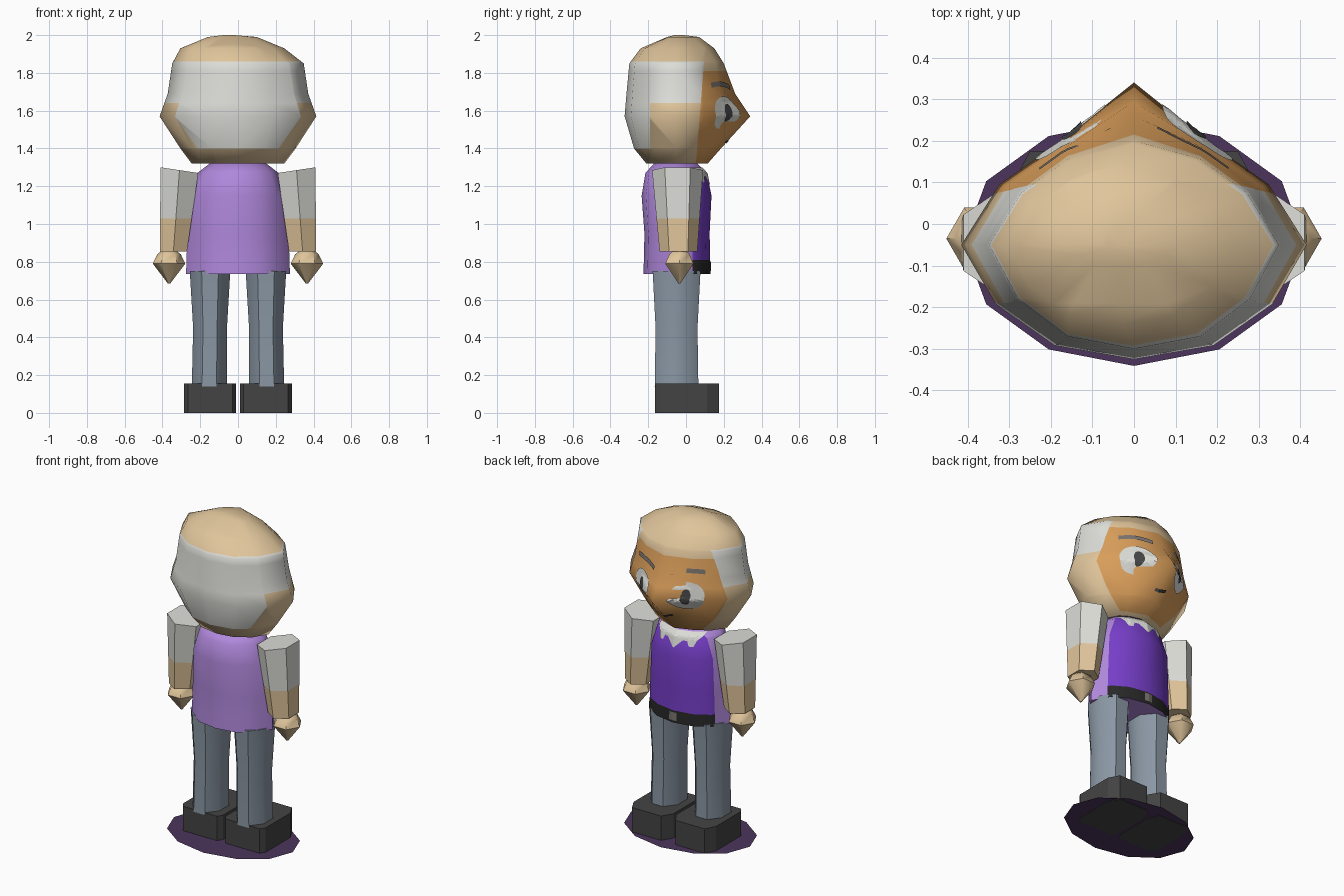
import bpy, bmesh, math
from mathutils import Vector
from mathutils.bvhtree import BVHTree

if "Cube" in bpy.data.objects:
    bpy.data.objects.remove(bpy.data.objects["Cube"])


def linear(c):
    c /= 255
    return c / 12.92 if c <= 0.04045 else ((c + 0.055) / 1.055) ** 2.4


MATS = {}
for name, rgb in {
    "skin": (224, 197, 155), "face_tan": (218, 158, 90), "white": (221, 221, 216),
    "lilac": (176, 136, 220), "violet": (118, 62, 200), "slate": (138, 151, 164),
    "shoe_grey": (68, 68, 68), "black": (40, 40, 40), "plum": (76, 52, 92),
    "brow_grey": (122, 116, 110),
}.items():
    m = bpy.data.materials.new(name)
    m.diffuse_color = (*[linear(c) for c in rgb], 1)
    m.use_nodes = True
    m.node_tree.nodes["Principled BSDF"].inputs["Base Color"].default_value = m.diffuse_color
    MATS[name] = m


def finish(name, bm, mats, rule=None, smooth=None):
    """Turn a bmesh into an object, colouring faces by rule(centre, normal)."""
    bm.normal_update()
    if rule:
        for f in bm.faces:
            f.material_index = mats.index(rule(f.calc_center_median(), f.normal))
    me = bpy.data.meshes.new(name)
    bm.to_mesh(me)
    bm.free()
    for m in mats:
        me.materials.append(MATS[m])
    ob = bpy.data.objects.new(name, me)
    bpy.context.collection.objects.link(ob)
    if smooth:
        bpy.ops.object.select_all(action='DESELECT')
        ob.select_set(True)
        bpy.context.view_layer.objects.active = ob
        bpy.ops.object.shade_smooth_by_angle(angle=math.radians(smooth))
    return ob


def loft(rings):
    """Skin a stack of equal-sized rings and cap both ends."""
    bm = bmesh.new()
    vs = [[bm.verts.new(p) for p in r] for r in rings]
    n = len(vs[0])
    for a, b in zip(vs, vs[1:]):
        for i in range(n):
            j = (i + 1) % n
            bm.faces.new((a[i], a[j], b[j], b[i]))
    bm.faces.new(vs[0][::-1])
    bm.faces.new(vs[-1])
    bmesh.ops.recalc_face_normals(bm, faces=bm.faces)
    return bm


def cut(bm, co, no):
    bmesh.ops.bisect_plane(bm, geom=bm.verts[:] + bm.edges[:] + bm.faces[:],
                           plane_co=co, plane_no=no)


def body_ring(z, hw, back, peak, d, shift=0.0, side=0.50):
    """Twelve-sided ring with separate back, front and centre-front depth."""
    cy = -0.05
    b = cy - back
    half = [(0, back), (.46 * hw, cy - .88 * b), (.80 * hw, cy - .52 * b), (hw, cy),
            (.78 * hw, cy + side * d), (.45 * hw, cy + .83 * d), (0, peak)]
    pts = half + [(-x, y) for x, y in half[5:0:-1]]
    return [(x + shift, y, z) for x, y in pts]


def ngon(cx, cy, z, rx, ry, n, turn=0.0):
    return [(cx + rx * math.cos(math.tau * (i + turn) / n),
             cy + ry * math.sin(math.tau * (i + turn) / n), z) for i in range(n)]


# Head, with the white back panel, skin and face areas cut into it
bm = loft([body_ring(*r) for r in (
    (1.32, .245, -.21, .115, .15), (1.40, .305, -.275, .185, .20),
    (1.57, .415, -.325, .34, .29), (1.69, .372, -.315, .26, .28),
    (1.85, .348, -.30, .20, .25), (1.93, .275, -.24, .15, .19, -.03),
    (1.99, .13, -.10, .07, .11, -.03), (2.0, .03, -.06, -.01, .03, -.05))])
for z in (1.40, 1.64, 1.81, 1.86):
    cut(bm, (0, 0, z), (0, 0, 1))
cut(bm, (0, -.19, 0), (0, 1, 0))
cut(bm, (0, .075, 1.6), (0, 1, -.08))


def head_colour(c, n):
    if c.y > .075 + .08 * (c.z - 1.6):
        return "face_tan" if c.z < 1.81 and n.z > -.95 else "skin"
    if (1.64 if c.y > -.19 else 1.40) < c.z < 1.86:
        return "white"
    return "skin"


head = finish("head", bm, ["skin", "face_tan", "white"], head_colour, 60)

# Torso with shirt front and belt
bm = loft([body_ring(*r, 0.0, .55) for r in (
    (.735, .275, -.225, .13, .19), (.95, .268, -.22, .125, .185),
    (1.15, .256, -.235, .135, .19), (1.27, .215, -.215, .11, .16),
    (1.32, .15, -.17, .06, .11))])
for z in (.81, 1.285):
    cut(bm, (0, 0, z), (0, 0, 1))
cut(bm, (0, .035, 0), (0, 1, 0))


def torso_colour(c, n):
    if c.y < .035 or abs(n.z) > .9 or c.z > 1.285:
        return "lilac"
    return "black" if c.z < .81 else "violet"


torso = finish("torso", bm, ["lilac", "violet", "black"], torso_colour, 50)


def tree(ob):
    me = ob.data
    return BVHTree.FromPolygons([v.co for v in me.vertices],
                                [tuple(p.vertices) for p in me.polygons])


HEAD, TORSO = tree(head), tree(torso)


def plate(name, target, shape, nu, nv, mat, lift=.004):
    """Thin patch: shape(u, v) gives x, z, laid onto the front of the target."""
    bm = bmesh.new()
    grid = []
    for i in range(nu + 1):
        row = []
        for j in range(nv + 1):
            x, z = shape(i / nu, j / nv)
            co, no, *_ = target.ray_cast(Vector((x, 2, z)), Vector((0, -1, 0)))
            if co is None:
                co, no, *_ = target.find_nearest(Vector((x, .2, z)))
            row.append(bm.verts.new(co + no * lift))
        grid.append(row)
    for i in range(nu):
        for j in range(nv):
            bm.faces.new((grid[i][j], grid[i][j + 1], grid[i + 1][j + 1], grid[i + 1][j]))
    bmesh.ops.remove_doubles(bm, verts=bm.verts[:], dist=1e-5)
    finish(name, bm, [mat])


def disc(cx, cz, rx, rz):
    return lambda u, v: (cx + u * rx * math.cos(math.tau * v),
                         cz + u * rz * math.sin(math.tau * v))


# Face details
for s, side in ((1, "right"), (-1, "left")):
    plate(side + "_eye", HEAD, disc(s * .15, 1.59, .085, .085), 6, 24, "white")
    plate(side + "_pupil", HEAD, disc(s * .145, 1.59, .024, .045), 3, 14, "shoe_grey", .008)
    plate(side + "_eyebrow", HEAD,
          lambda u, v: (s * .14 + (u - .5) * .17,
                        1.74 + .012 * s * (u - .5) + (v - .5) * .026 - .05 * (u - .5) ** 2),
          10, 2, "brow_grey")
plate("mouth", HEAD, lambda u, v: ((u - .5) * .11, 1.435 + (v - .5) * .014 + .04 * abs(u - .5)),
      8, 2, "shoe_grey")


# Jagged collar and belt buckle
def collar(u, v):
    t = abs(2 * u - 1)
    low = 1.20 + .05 * min(1, t * 3) - (.03 if .55 < t < .8 else 0) + .03 * max(0, t - .8) * 5
    return (2 * u - 1) * .15, low + (1.297 - low) * v


plate("collar", TORSO, collar, 24, 6, "white")
plate("belt_buckle", TORSO, lambda u, v: ((u - .5) * .05, .75 + .05 * v), 2, 2, "brow_grey")

# Limbs, mirrored left and right
for s, side in ((1, "right"), (-1, "left")):
    k = 1 / math.cos(math.pi / 6)
    top = [(x, y, 1.285 + .015 * (x * s - .31) / .1)
           for x, y, _ in ngon(s * .31, -.045, 0, .1 * k, .135, 6, .5)]
    bm = loft([top, ngon(s * .342, -.04, .855, .072 * k, .1, 6, .5)])
    cut(bm, (0, 0, 1.03), (0, 0, 1))
    finish(side + "_arm", bm, ["white", "skin"],
           lambda c, n: "white" if c.z > 1.03 else "skin", 30)

    bm = loft([ngon(s * .365, -.035, z, r, r, 6) for z, r in
               ((.685, .006), (.79, .086), (.84, .062), (.865, .03))])
    finish(side + "_hand", bm, ["skin"], None, 50)

    bm = loft([ngon(s * cx, -.05, z, rx, ry, 8, .5) for z, cx, rx, ry in
               ((.14, .152, .1, .125), (.45, .148, .097, .12), (.75, .148, .116, .137))])
    finish(side + "_leg", bm, ["slate"], None, 50)

    # Shoe with clipped corners
    outline = [(.03, -.165), (.265, -.165), (.285, -.135), (.285, .11),
               (.25, .175), (.05, .175), (.01, .11), (.01, -.135)]
    finish(side + "_shoe", loft([[(s * x, y, z) for x, y in outline] for z in (0, .155)]),
           ["shoe_grey"])

# Flat base disc under the feet
bm = bmesh.new()
bm.faces.new([bm.verts.new(p) for p in ngon(0, -.045, .003, .41, .296, 12)])
finish("base_disc", bm, ["plum"])
